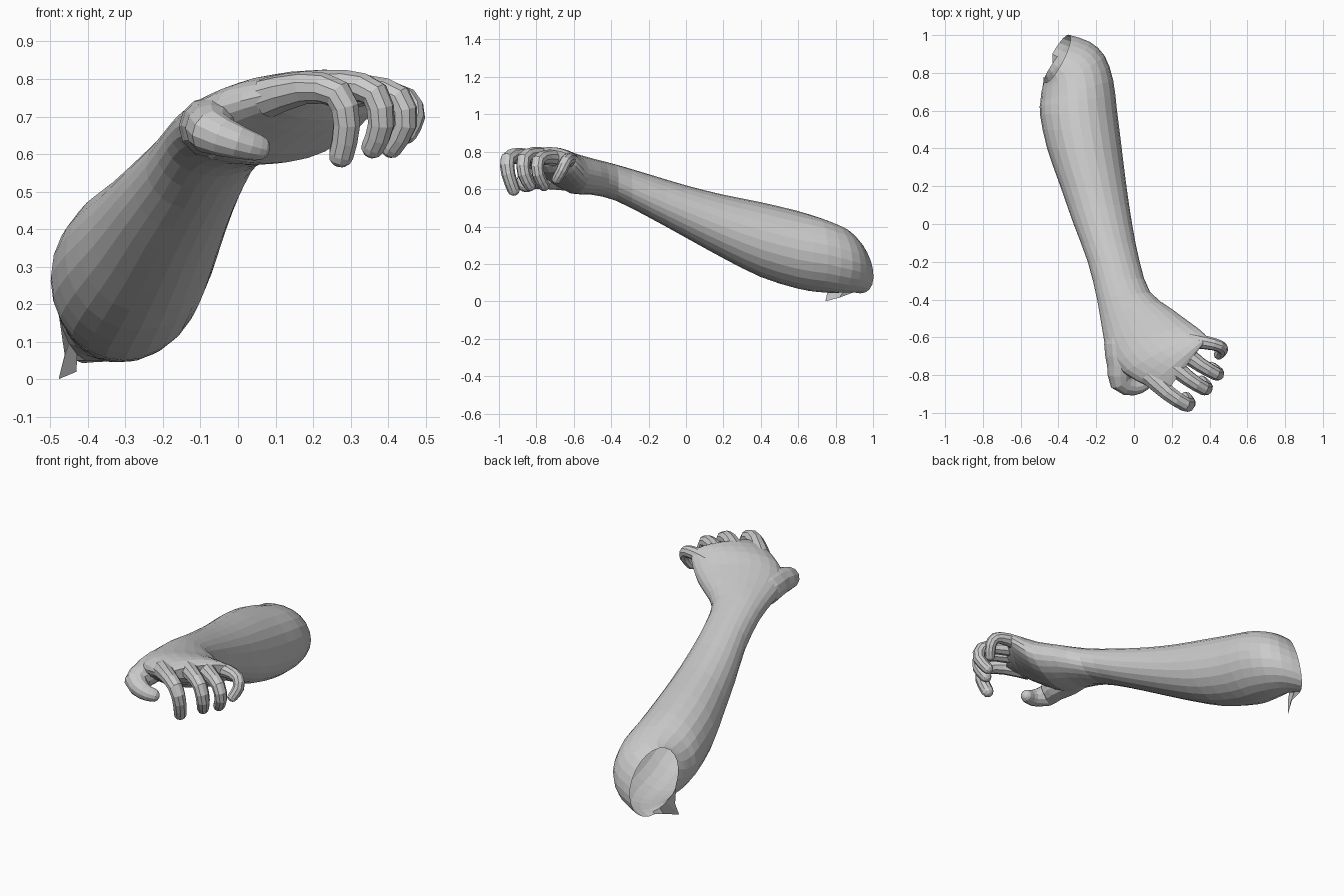
import bpy, bmesh, math
from mathutils import Vector

if "Cube" in bpy.data.objects:
    bpy.data.objects.remove(bpy.data.objects["Cube"])


def spline(rows, steps):
    """Catmull-Rom interpolation of rows of numbers."""
    out = []
    n = len(rows)
    for i in range(n - 1):
        p = [rows[max(i - 1, 0)], rows[i], rows[i + 1], rows[min(i + 2, n - 1)]]
        for s in range(steps):
            t = s / steps
            out.append([0.5 * (2 * b + (c - a) * t + (2 * a - 5 * b + 4 * c - d) * t * t
                               + (3 * b - a - 3 * c + d) * t ** 3) for a, b, c, d in zip(*p)])
    out.append(list(rows[-1]))
    return out


def skin(name, rings, cap_end):
    """Bridge a list of closed rings into a tube."""
    bm = bmesh.new()
    loops = [[bm.verts.new(p) for p in ring] for ring in rings]
    n = len(loops[0])
    for a, b in zip(loops, loops[1:]):
        for i in range(n):
            j = (i + 1) % n
            bm.faces.new((a[i], a[j], b[j], b[i]))
    if cap_end:
        bm.faces.new(loops[-1])
    bmesh.ops.recalc_face_normals(bm, faces=bm.faces)
    me = bpy.data.meshes.new(name)
    bm.to_mesh(me)
    bm.free()
    ob = bpy.data.objects.new(name, me)
    bpy.context.collection.objects.link(ob)
    return ob


def section(lx, ly, rx, ry, lo, hi, shear=0, sides=24):
    """Upright oval spanning a left and right point, between two heights; shear leans it."""
    ring = []
    for k in range(sides):
        a = 2 * math.pi * k / sides
        c, s = math.cos(a), math.sin(a)
        f = (c + 1) / 2
        ring.append(Vector((lx + (rx - lx) * f + 0.025 * shear * s,
                            ly + (ry - ly) * f - 0.025 * shear * s,
                            (lo + hi) / 2 + (hi - lo) / 2 * s - 0.05 * shear * c)))
    return ring


def digit(name, path, sides=10):
    """Bent finger with a rounded tip; path rows are x, y, z, radius."""
    rows = spline(path, 2)
    pts = [Vector(r[:3]) for r in rows]
    rad = [r[3] for r in rows]
    end = (pts[-1] - pts[-2]).normalized()
    tip, tr = pts[-1].copy(), rad[-1]
    for a in (30, 58, 80):
        pts.append(tip + end * tr * math.sin(math.radians(a)))
        rad.append(tr * math.cos(math.radians(a)))
    rings, side = [], Vector((0.5, -0.5, 1))
    for i, p in enumerate(pts):
        t = (pts[min(i + 1, len(pts) - 1)] - pts[max(i - 1, 0)]).normalized()
        side = (side - t * side.dot(t)).normalized()
        up = t.cross(side)
        rings.append([p + (side * math.cos(2 * math.pi * k / sides)
                           + up * math.sin(2 * math.pi * k / sides)) * rad[i]
                      for k in range(sides)])
    return skin(name, rings, True)


# Forearm and palm: left x,y / right x,y / low z / high z, elbow opening to wrist to knuckles
stations = [
    (-.475, .75, -.34, 1.0, .05, .385),
    (-.482, .73, -.235, .965, .05, .40),
    (-.49, .70, -.155, .89, .045, .42),
    (-.495, .65, -.11, .76, .05, .45),
    (-.498, .58, -.09, .60, .07, .485),
    (-.46, .40, -.065, .40, .13, .53),
    (-.39, .20, -.04, .20, .23, .57),
    (-.32, 0, -.01, 0, .34, .62),
    (-.245, -.2, .03, -.2, .45, .68),
    (-.195, -.40, .085, -.36, .54, .733),
    (-.168, -.56, .20, -.45, .57, .765),
    (-.14, -.68, .295, -.52, .575, .79),
    (-.06, -.785, .355, -.565, .63, .815),
    (.075, -.86, .385, -.60, .69, .825),
    (.165, -.895, .37, -.63, .745, .81),
]
rings = [section(*r, max(0, 1 - i / 6)) for i, r in enumerate(spline(stations, 2))]
# torn point at the lower edge of the elbow opening
rings[0][15] = Vector((-.462, .76, .065))
rings[0][16] = Vector((-.478, .745, 0))
rings[0][17] = Vector((-.43, .82, .02))
skin("forearm_and_palm", rings, True)

# Four curled fingers
fingers = {
    "index_finger": [(.08, -.80, .75, .055), (.18, -.895, .777, .044), (.267, -.952, .76, .04),
                     (.290, -.95, .68, .037), (.275, -.922, .598, .034)],
    "middle_finger": [(.19, -.74, .77, .052), (.29, -.82, .782, .042), (.365, -.867, .76, .038),
                      (.382, -.865, .68, .036), (.36, -.835, .62, .032)],
    "ring_finger": [(.25, -.67, .762, .05), (.35, -.745, .77, .04), (.428, -.79, .75, .036),
                    (.444, -.79, .68, .034), (.41, -.76, .62, .031)],
    "little_finger": [(.26, -.61, .745, .045), (.38, -.628, .757, .036), (.45, -.645, .745, .032),
                      (.468, -.665, .70, .031), (.45, -.69, .655, .028)],
}
for name, path in fingers.items():
    digit(name, path)

# Thumb, with a thick base merging into the palm, tucked under the hand
digit("thumb", [(-.06, -.50, .66, .08), (-.078, -.64, .672, .08), (-.07, -.75, .672, .072),
                (-.07, -.835, .658, .06), (0, -.863, .632, .045), (.05, -.85, .618, .036)], 12)
